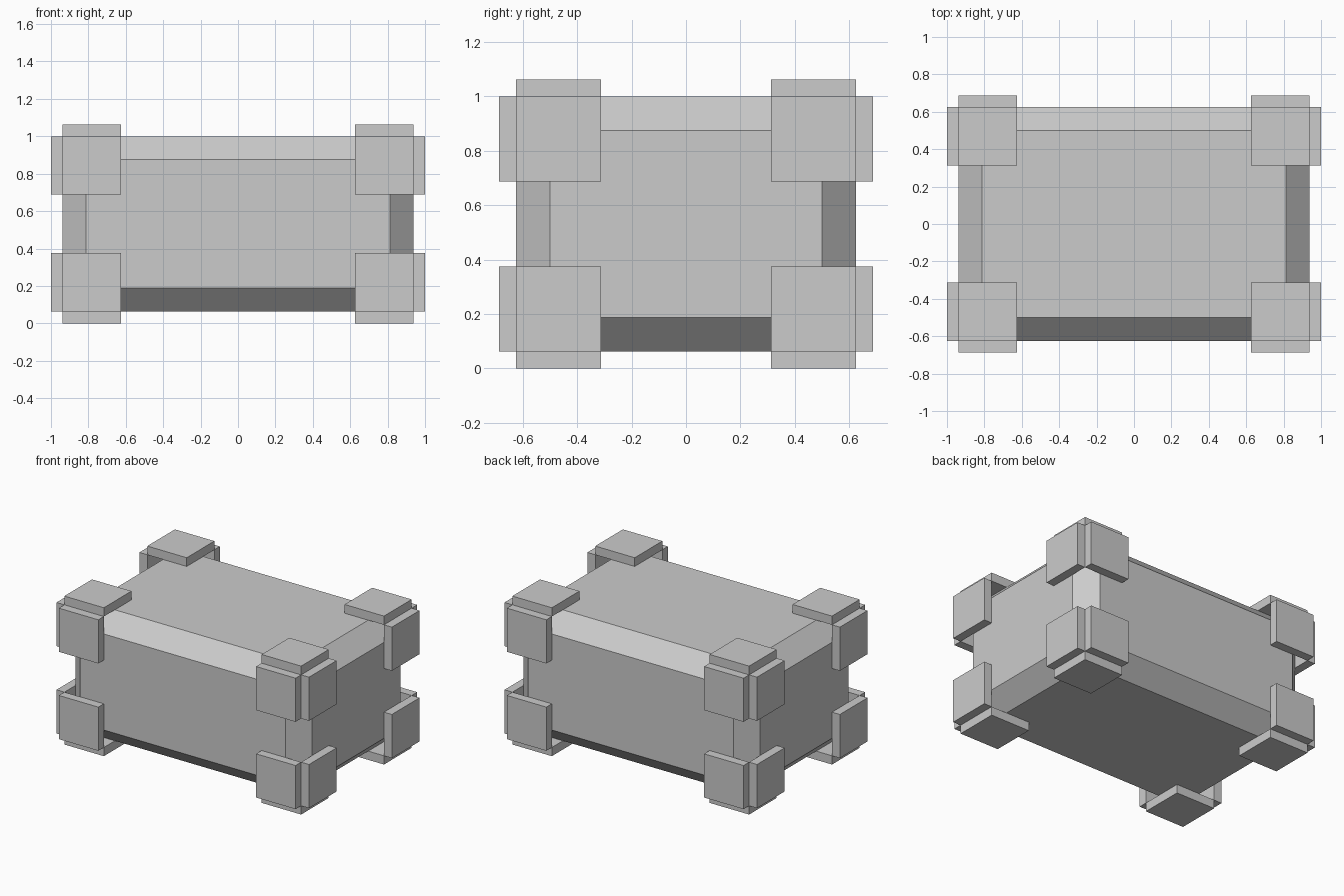
import bpy
import bmesh
from mathutils import Vector

if "Cube" in bpy.data.objects:
    bpy.data.objects.remove(bpy.data.objects["Cube"])

grey = bpy.data.materials.new("plain_grey")
grey.use_nodes = True
grey.diffuse_color = (0.6, 0.6, 0.6, 1)
grey.node_tree.nodes["Principled BSDF"].inputs["Base Color"].default_value = (0.6, 0.6, 0.6, 1)

HALF = Vector((0.9375, 0.625, 0.46875))   # half size of the crate body
CENTRE = Vector((0, 0, 0.53125))
PLATE = 0.3125                            # side of a square corner plate
THICK = 0.0625                            # thickness of a plate
CHAMFER = 0.125


def box(name, centre, size, chamfer=0):
    bm = bmesh.new()
    bmesh.ops.create_cube(bm, size=1)
    bmesh.ops.scale(bm, vec=size, verts=bm.verts)
    if chamfer:
        bmesh.ops.bevel(bm, geom=bm.edges[:], offset=chamfer, segments=1,
                        affect='EDGES', offset_type='OFFSET')
    mesh = bpy.data.meshes.new(name)
    bm.to_mesh(mesh)
    bm.free()
    mesh.materials.append(grey)
    obj = bpy.data.objects.new(name, mesh)
    obj.location = centre
    bpy.context.collection.objects.link(obj)
    return obj


# Crate body with every edge chamfered
box("crate_body", CENTRE, HALF * 2, CHAMFER)

# Three thin guard plates around each of the eight corners
for sx, side in ((-1, "right"), (1, "left")):
    for sy, end in ((-1, "front"), (1, "back")):
        for sz, level in ((-1, "lower"), (1, "upper")):
            sign = Vector((sx, sy, sz))
            for axis, facing in enumerate(("side", "end", "flat")):
                size = Vector((PLATE, PLATE, PLATE))
                size[axis] = THICK
                offset = HALF - size / 2
                offset[axis] = HALF[axis] + THICK / 2
                box(f"{level}_{end}_{side}_{facing}_plate", CENTRE + offset * sign, size)
